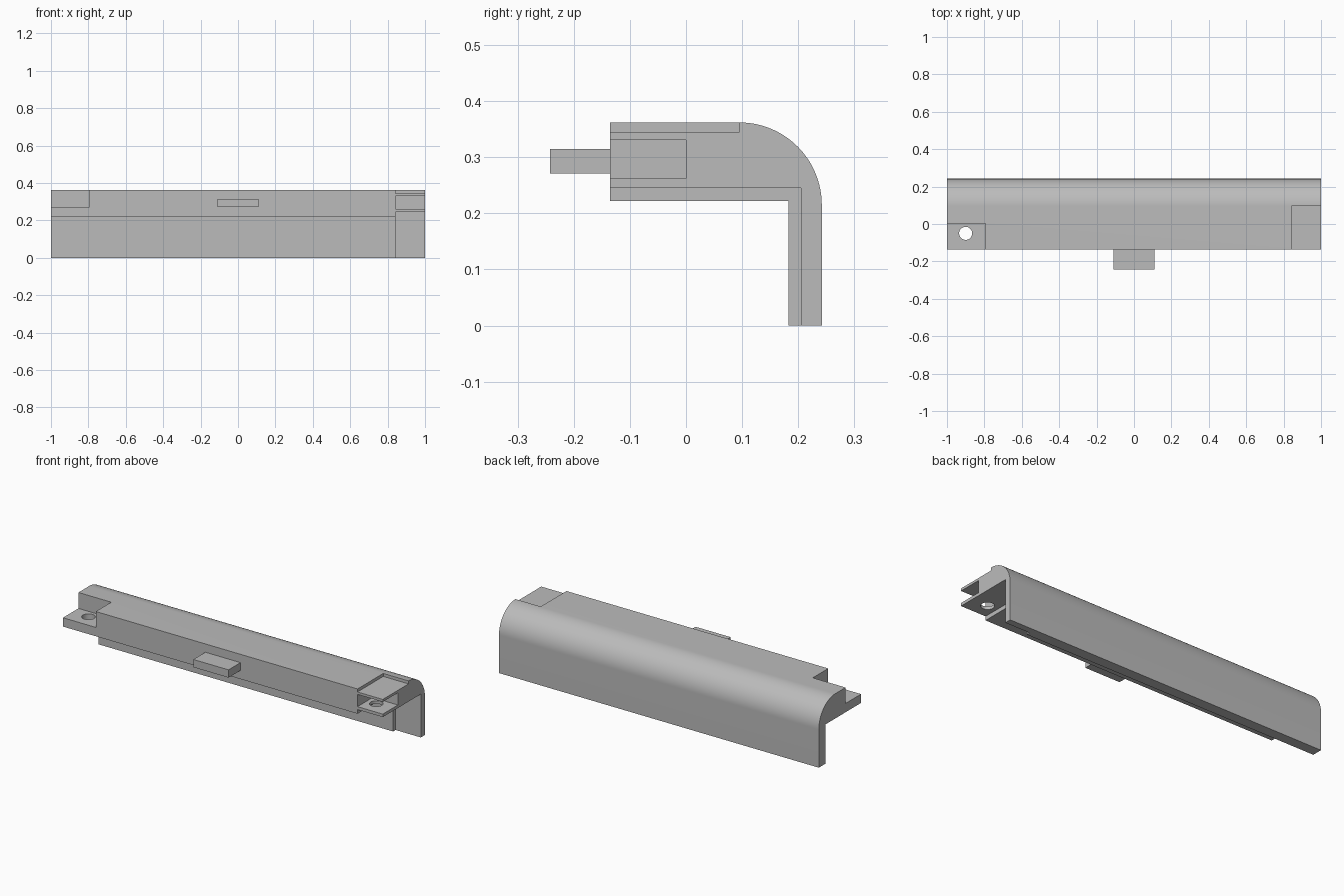
import bpy
import bmesh
import math

scene_cube = bpy.data.objects.get("Cube")
if scene_cube:
    bpy.data.objects.remove(scene_cube, do_unlink=True)

grey = bpy.data.materials.new("plain grey")
grey.use_nodes = True
grey.diffuse_color = (0.5, 0.5, 0.5, 1)
grey.node_tree.nodes["Principled BSDF"].inputs["Base Color"].default_value = (0.5, 0.5, 0.5, 1)


def add_object(name, bm):
    bmesh.ops.recalc_face_normals(bm, faces=bm.faces)
    mesh = bpy.data.meshes.new(name)
    bm.to_mesh(mesh)
    bm.free()
    mesh.materials.append(grey)
    obj = bpy.data.objects.new(name, mesh)
    bpy.context.collection.objects.link(obj)
    return obj


def extrude_profile(name, points, x0, x1):
    bm = bmesh.new()
    face = bm.faces.new([bm.verts.new((x0, y, z)) for y, z in points])
    result = bmesh.ops.extrude_face_region(bm, geom=[face])
    verts = [v for v in result["geom"] if isinstance(v, bmesh.types.BMVert)]
    bmesh.ops.translate(bm, verts=verts, vec=(x1 - x0, 0, 0))
    return add_object(name, bm)


def box(name, x, y, z):
    points = [(y[0], z[0]), (y[1], z[0]), (y[1], z[1]), (y[0], z[1])]
    return extrude_profile(name, points, x[0], x[1])


def hole_cutter(name, x, z0, z1):
    bm = bmesh.new()
    bmesh.ops.create_cone(bm, cap_ends=True, segments=32, radius1=0.035,
                          radius2=0.035, depth=z1 - z0)
    bmesh.ops.translate(bm, verts=bm.verts, vec=(x, -0.05, (z0 + z1) / 2))
    return add_object(name, bm)


def cut(target, cutter):
    cutter.hide_render = True
    mod = target.modifiers.new("cut", 'BOOLEAN')
    mod.operation = 'DIFFERENCE'
    mod.solver = 'EXACT'
    mod.object = cutter
    bpy.context.view_layer.objects.active = target
    bpy.ops.object.modifier_apply(modifier=mod.name)
    bpy.data.objects.remove(cutter, do_unlink=True)


# Angled rail with a rounded outer corner
front, back, top, under, radius = -0.135, 0.242, 0.362, 0.222, 0.147
profile = [(front, under), (front, top)]
for i in range(33):
    a = math.pi / 2 * (1 - i / 32)
    profile.append((back - radius + radius * math.cos(a),
                    top - radius + radius * math.sin(a)))
profile += [(back, 0), (0.183, 0), (0.183, under)]
rail = extrude_profile("angled_rail", profile, -1, 1)

# Right end: single lower tab with a pin hole
cut(rail, box("tab_notch", (-1.2, -0.795), (-0.5, 0.003), (0.272, 0.6)))
cut(rail, hole_cutter("tab_hole", -0.9, 0.1, 0.3))

# Left end: shallow top step, slot between two tabs, thinned underside
end = (0.842, 1.2)
cut(rail, box("top_step", end, (-0.5, back - radius), (0.345, 0.6)))
cut(rail, box("slot", end, (-0.5, 0), (0.262, 0.331)))
cut(rail, box("under_step", end, (-0.5, 0.205), (-0.2, 0.245)))
cut(rail, hole_cutter("slot_hole", 0.9, 0.2, 0.3))

# Front latch lug
lug = box("front_lug", (-0.11, 0.11), (-0.242, front), (0.271, 0.315))

# Smooth the rounded corner, keep the edges sharp
bpy.ops.object.select_all(action='DESELECT')
rail.select_set(True)
bpy.context.view_layer.objects.active = rail
bpy.ops.object.shade_smooth_by_angle(angle=math.radians(20))
